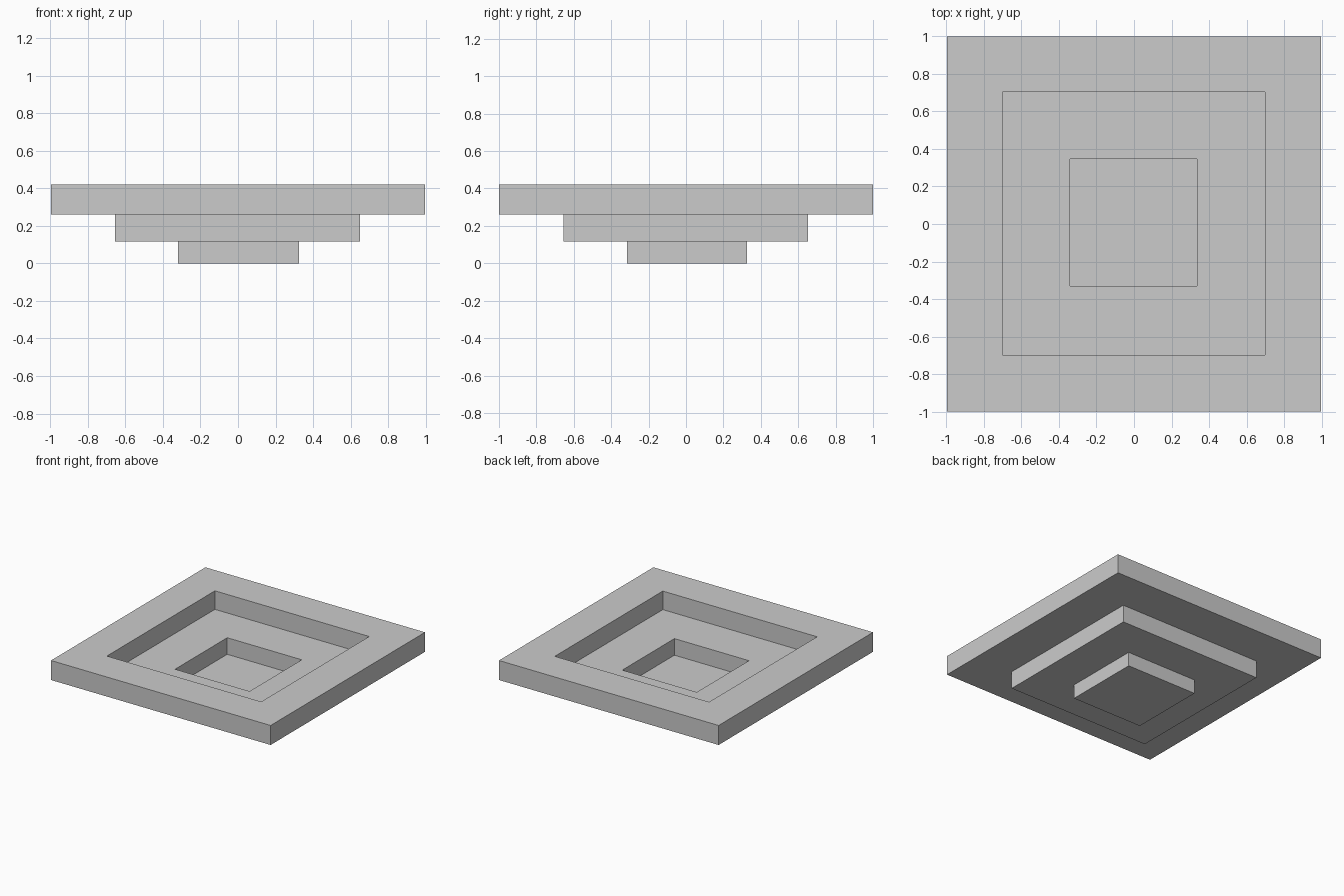
import bpy, bmesh

# Square rings from the underside foot, out over the rim, down into the basin:
# (half width x, half width y, centre x, centre y, z)
rings = [
    (0.323, 0.32, 0.002, 0.005, 0.0),     # foot
    (0.323, 0.32, 0.002, 0.005, 0.116),
    (0.653, 0.653, -0.002, -0.002, 0.116),  # middle tier
    (0.653, 0.653, -0.002, -0.002, 0.26),
    (0.996, 1.0, 0.0, 0.0, 0.26),         # top tier
    (0.996, 1.0, 0.0, 0.0, 0.42),
    (0.70, 0.70, -0.001, 0.002, 0.42),    # upper recess
    (0.70, 0.70, -0.001, 0.002, 0.268),
    (0.338, 0.338, -0.002, 0.008, 0.268),  # lower recess
    (0.338, 0.338, -0.002, 0.008, 0.132),
]

bm = bmesh.new()
loops = [[bm.verts.new((cx + sx * hx, cy + sy * hy, z))
          for sx, sy in ((-1, -1), (1, -1), (1, 1), (-1, 1))]
         for hx, hy, cx, cy, z in rings]

# Walls and ledges between neighbouring rings
for a, b in zip(loops, loops[1:]):
    for i in range(4):
        j = (i + 1) % 4
        bm.faces.new((a[i], a[j], b[j], b[i]))

# Underside and basin floor
bm.faces.new(loops[0][::-1])
bm.faces.new(loops[-1])
bmesh.ops.recalc_face_normals(bm, faces=bm.faces)

mesh = bpy.data.meshes.new("stepped_basin")
bm.to_mesh(mesh)
bm.free()
basin = bpy.data.objects.new("stepped_basin", mesh)
bpy.context.collection.objects.link(basin)
